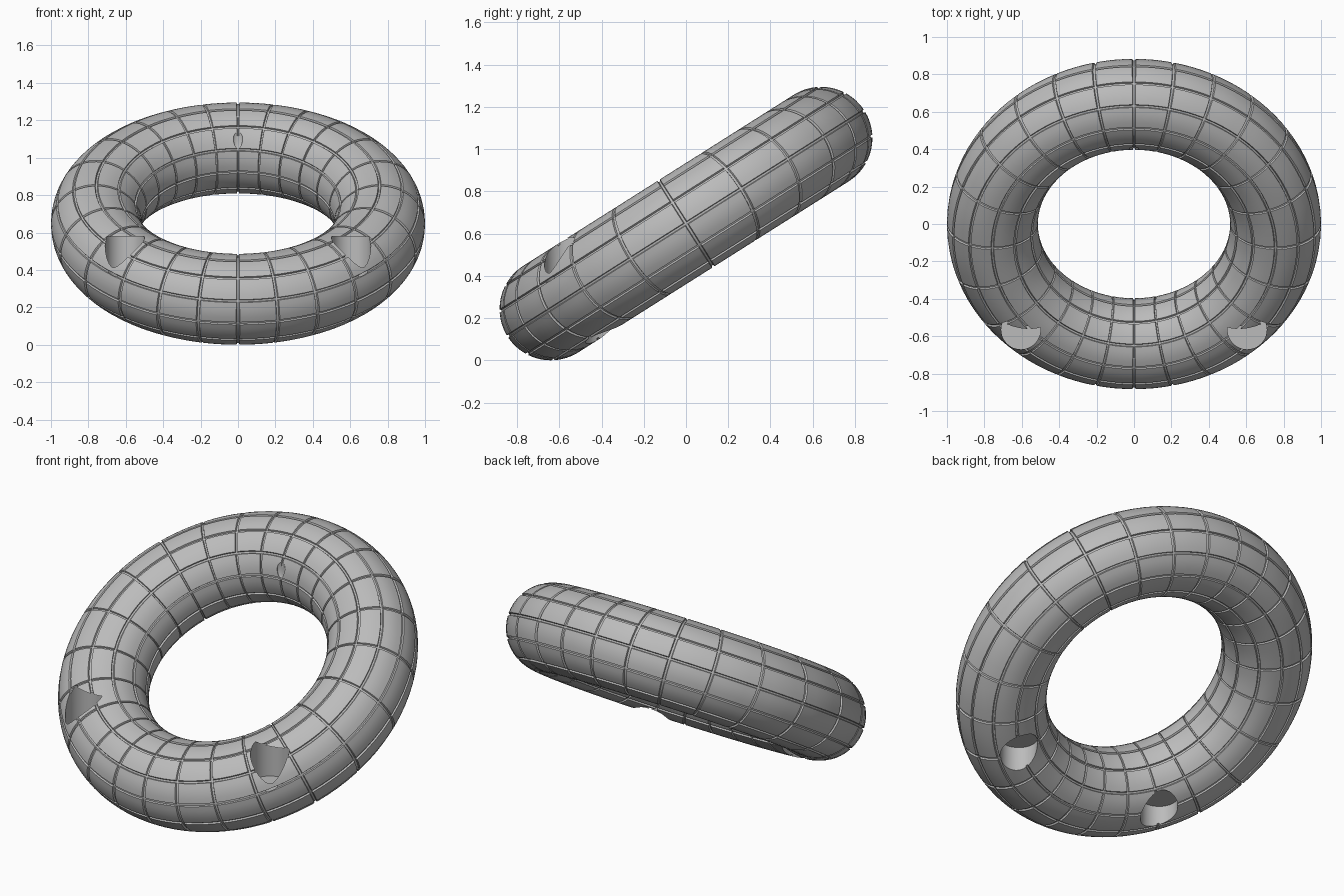
import bpy, bmesh
from math import radians, sin, cos, tan, atan2, pi, tau
from mathutils import Matrix, Vector

if "Cube" in bpy.data.objects:
    bpy.data.objects.remove(bpy.data.objects["Cube"])

RING, TUBE, TILT = 0.757, 0.243, radians(32.3)
DEPTH = 0.009
CENTRE_Z = RING * sin(TILT) + TUBE

# One flat grey for the whole ring
grey = bpy.data.materials.new("mid grey")
grey.use_nodes = True
grey.diffuse_color = (0.5, 0.5, 0.5, 1)
grey.node_tree.nodes["Principled BSDF"].inputs["Base Color"].default_value = (0.5, 0.5, 0.5, 1)


def grooved_angles(lines, half, steps):
    """Angles round a circle, each with a flag that is true on a groove floor."""
    out = []
    for i, a in enumerate(lines):
        b = lines[i + 1] if i + 1 < len(lines) else lines[0] + tau
        out += [(a - half, False), (a - half * 0.6, True),
                (a + half * 0.6, True), (a + half, False)]
        start, end = a + half, b - half
        out += [(start + (end - start) * k / steps, False) for k in range(1, steps)]
    return out


# Groove lines: closer together at the front and back than at the sides
around = []
for i in range(24):
    t = tau * i / 24
    around.append(atan2(sin(t), cos(t) * 0.82) % tau)
across = [tau * i / 12 for i in range(12)]
major = grooved_angles(around, 0.0095, 4)
minor = grooved_angles(across, 0.033, 4)

# Tilted ring with a grid of sunken grooves
bm = bmesh.new()
rows = []
for a, low_a in major:
    row = []
    for b, low_b in minor:
        r = TUBE - (DEPTH if low_a or low_b else 0)
        d = RING + r * cos(b)
        row.append(bm.verts.new((d * cos(a), d * sin(a), r * sin(b))))
    rows.append(row)
for i, row in enumerate(rows):
    after = rows[(i + 1) % len(rows)]
    for j in range(len(row)):
        k = (j + 1) % len(row)
        bm.faces.new((row[j], after[j], after[k], row[k]))
bm.transform(Matrix.Translation((0, 0, CENTRE_Z)) @ Matrix.Rotation(TILT, 4, 'X'))
bmesh.ops.recalc_face_normals(bm, faces=bm.faces)
mesh = bpy.data.meshes.new("grooved_ring")
bm.to_mesh(mesh)
bm.free()
mesh.materials.append(grey)
ring = bpy.data.objects.new("grooved_ring", mesh)
bpy.context.collection.objects.link(ring)


def add_cutter(name, radius, x, y, bottom, top):
    bpy.ops.mesh.primitive_cylinder_add(vertices=48, radius=radius, depth=top - bottom,
                                        location=(x, y, (top + bottom) / 2))
    ob = bpy.context.object
    ob.name = name
    ob.data.materials.append(grey)
    ob.hide_render = True
    return ob


# Upright round sockets: one pair opens at the front, one pair underneath
cutters = []
for side, x in (("left", 1), ("right", -1)):
    cutters.append(add_cutter(side + "_front_socket", 0.105, x * 0.605, -0.565, 0.36, 0.58))
    cutters.append(add_cutter(side + "_under_socket", 0.1, x * 0.49, -0.375, -0.1, 0.22))

# Small slit on the inner side of the back
bpy.ops.mesh.primitive_uv_sphere_add(segments=24, ring_count=12, location=(0, 0.402, 1.1))
slit = bpy.context.object
slit.name = "back_slit"
slit.scale = (0.025, 0.012, 0.055)
slit.data.materials.append(grey)
cutters.append(slit)

# Cut the sockets, then drop the cutters
bpy.ops.object.select_all(action='DESELECT')
bpy.context.view_layer.objects.active = ring
ring.select_set(True)
for cutter in cutters:
    mod = ring.modifiers.new(cutter.name, 'BOOLEAN')
    mod.operation = 'DIFFERENCE'
    mod.solver = 'EXACT'
    mod.object = cutter
    bpy.ops.object.modifier_apply(modifier=mod.name)
for cutter in cutters:
    bpy.data.objects.remove(cutter)

bpy.ops.object.shade_smooth_by_angle(angle=radians(28))
